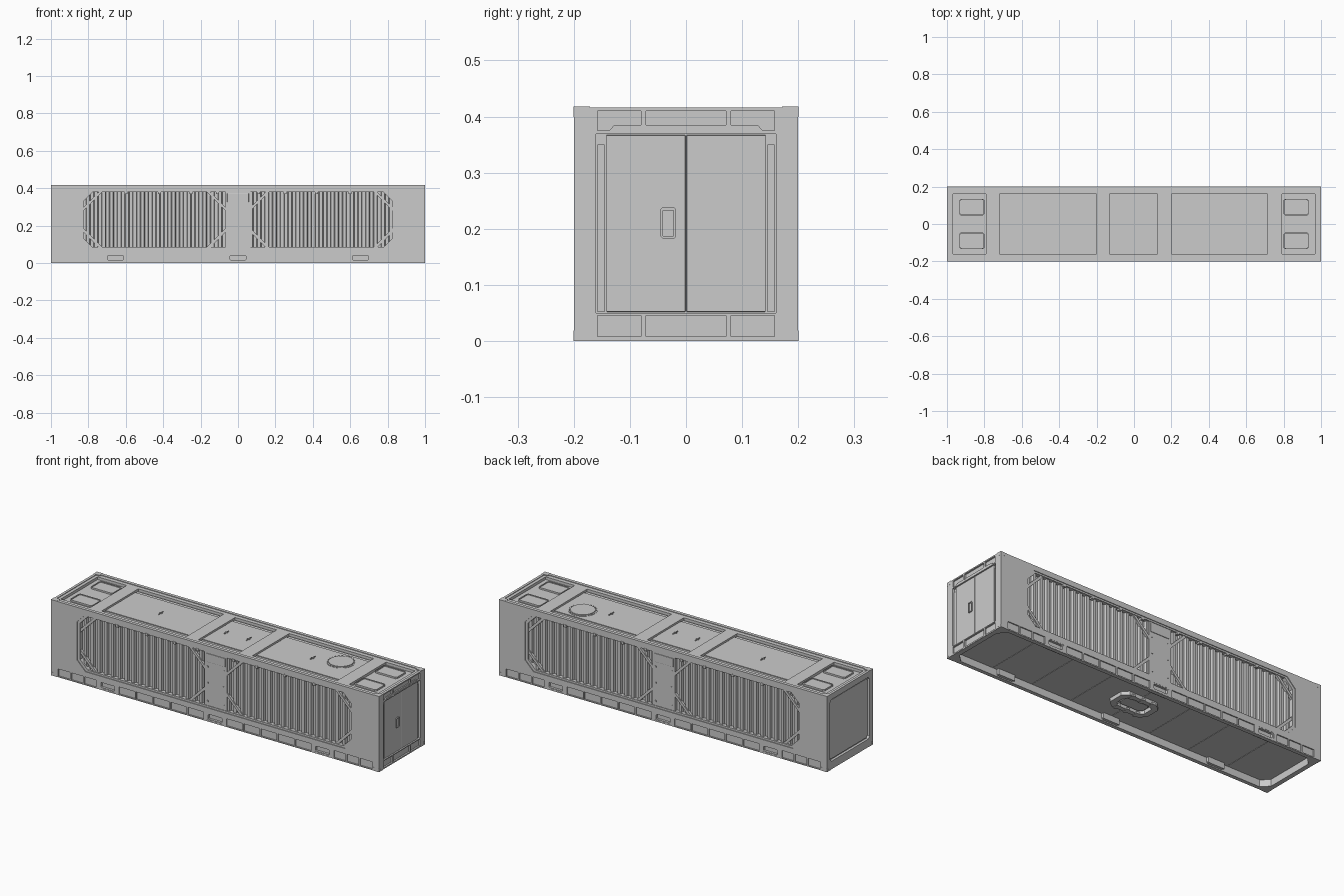
import bpy, bmesh, math
from mathutils import Vector

if "Cube" in bpy.data.objects:
    bpy.data.objects.remove(bpy.data.objects["Cube"])


def finish(name, bm, bevel=0):
    bmesh.ops.remove_doubles(bm, verts=bm.verts, dist=1e-6)
    bmesh.ops.recalc_face_normals(bm, faces=bm.faces)
    for f in bm.faces:
        f.smooth = False
    me = bpy.data.meshes.new(name)
    bm.to_mesh(me)
    bm.free()
    ob = bpy.data.objects.new(name, me)
    bpy.context.collection.objects.link(ob)
    if bevel:
        m = ob.modifiers.new("bevel", 'BEVEL')
        m.width, m.segments = bevel, 2
    return ob


def box(name, x, y, z, bevel=0):
    """Box from pairs of limits, in any order."""
    bm = bmesh.new()
    bmesh.ops.create_cube(bm, size=1)
    for v in bm.verts:
        v.co = Vector([sum(r) / 2 + c * abs(r[1] - r[0]) for r, c in zip((x, y, z), v.co)])
    return finish(name, bm, bevel)


def plate(name, outlines, axis, lo, hi):
    """Flat plate: first outline is the edge, the others are holes."""
    cu = bpy.data.curves.new(name + "_curve", 'CURVE')
    cu.dimensions, cu.fill_mode, cu.extrude = '2D', 'BOTH', abs(hi - lo) / 2
    for pts in outlines:
        sp = cu.splines.new('POLY')
        sp.points.add(len(pts) - 1)
        for p, (u, v) in zip(sp.points, pts):
            p.co = (u, v, 0, 1)
        sp.use_cyclic_u = True
    tmp = bpy.data.objects.new(name + "_tmp", cu)
    me = bpy.data.meshes.new_from_object(tmp)
    bm = bmesh.new()
    bm.from_mesh(me)
    bpy.data.objects.remove(tmp)
    bpy.data.meshes.remove(me)
    mid = (lo + hi) / 2
    for v in bm.verts:
        a, b, c = v.co
        v.co = {'x': (mid + c, a, b), 'y': (a, mid + c, b), 'z': (a, b, mid + c)}[axis]
    return finish(name, bm)


def rect(u0, u1, v0, v1, c=0):
    """Rectangle outline, with cut corners when c > 0."""
    if not c:
        return [(u0, v0), (u1, v0), (u1, v1), (u0, v1)]
    return [(u0 + c, v0), (u1 - c, v0), (u1, v0 + c), (u1, v1 - c),
            (u1 - c, v1), (u0 + c, v1), (u0, v1 - c), (u0, v0 + c)]


# Inner core
box("core", (-.985, .985), (-.172, .172), (.045, .398))

# Long sides
window = rect(-.84, .84, .075, .388, .05)
pockets = [rect(a, b, .008, .046, .006) for a, b in ((-.705, -.605), (-.05, .05), (.605, .705))]
slots = []
for a, b, n in ((-.96, -.72, 3), (-.59, -.065, 5), (.065, .59, 5), (.72, .96, 3)):
    w = (b - a) / n
    slots += [rect(a + i * w + .004, a + (i + 1) * w - .004, .006, .046) for i in range(n)]

for s, side in ((-1, "front"), (1, "back")):
    plate(side + "_side_wall", [rect(-.999, .999, .001, .4165), window] + pockets + slots,
          'y', s * .182, s * .2)
    plate(side + "_rail_web", [rect(-.97, .97, .003, .055)] + pockets, 'y', s * .182, s * .194)
    for p, hole in enumerate(pockets):
        x0, x1 = hole[7][0], hole[2][0]
        plate(f"{side}_fork_pocket_{p}", [hole, rect(x0 + .008, x1 - .008, .014, .041, .004)],
              'y', s * .17, s * .199)
        box(f"{side}_fork_pocket_back_{p}", (x0, x1), (s * .166, s * .172), (.008, .046))
    plate(side + "_window_rim", [window, rect(-.825, .825, .085, .379, .047)],
          'y', s * .172, s * .196)

    # Corrugated sheet as an extruded wavy profile
    prof, n, x0 = [(-.83, s * .168)], 40, -.83
    w = 1.66 / n
    for i in range(n):
        x = x0 + i * w
        prof += [(x, s * .174), (x + .4 * w, s * .174), (x + .5 * w, s * .187),
                 (x + .9 * w, s * .187)]
    prof += [(.83, s * .174), (.83, s * .168)]
    plate(side + "_corrugated_sheet", [prof], 'z', .076, .387)

    # Centre panel with cover plate and bolts
    box(side + "_centre_panel", (-.068, .068), (s * .178, s * .193), (.08, .384))
    box(side + "_centre_plate", (-.058, .058), (s * .188, s * .196), (.325, .372), .002)
    for x in (-.05, .05):
        for z in (.11, .21, .3):
            box(side + "_panel_bolt", (x - .004, x + .004), (s * .188, s * .196),
                (z - .004, z + .004))
    # Diagonal corner straps and top brackets
    for m in (-1, 1):
        for cx, sx in ((.825, 1), (.068, -1)):
            for cz, sz in ((.38, 1), (.084, -1)):
                plate(side + "_corner_strap",
                      [[(m * (cx - sx * .08), cz), (m * (cx - sx * .1), cz),
                        (m * cx, cz - sz * .1), (m * cx, cz - sz * .08)]], 'y', s * .18, s * .193)
        for x in (.11, .25, .42, .6):
            box(side + "_top_bracket", (m * x - .008, m * x + .008), (s * .18, s * .198),
                (.37, .384))

# Door end (right)
headers = [rect(a, b, z0, z1) for a, b in ((-.158, -.08), (-.071, .071), (.08, .158))
           for z0, z1 in ((.008, .045), (.375, .41))]
plate("door_frame", [rect(-.199, .199, .001, .4165), rect(-.16, .16, .05, .369)] + headers,
      'x', .985, .999)
for n, z in (("lower", (.004, .048)), ("upper", (.371, .412))):
    box(n + "_door_beam", (.98, .99), (-.17, .17), z)
plate("door_hood", [[(-.14, .371), (.14, .371), (.128, .385), (-.128, .385)]], 'x', .985, .997)
for s, n in ((-1, "left"), (1, "right")):
    box(n + "_door", (.98, .994), (s * .001, s * .142), (.052, .367), .0012)
    box(n + "_door_jamb", (.98, .99), (s * .145, s * .158), (.052, .35))
plate("handle_frame", [rect(-.045, -.018, .183, .238, .003), rect(-.041, -.022, .187, .233)],
      'x', .99, .999)

# Closed end (left)
plate("closed_end_frame", [rect(-.199, .199, .001, .4165), rect(-.172, .172, .045, .385, .012)],
      'x', -.999, -.985)
plate("closed_end_panel", [rect(-.164, .164, .053, .377, .01)], 'x', -.991, -.98)

# Roof with recessed bays, set slightly below the edge lip
bays = [(-.72, -.2), (-.13, .125), (.2, .715)]
roof_holes = [rect(a, b, -.16, .16) for a, b in bays + [(-.968, -.79), (.79, .968)]]
plate("roof_frame", [rect(-.99, .99, -.19, .19)] + roof_holes, 'z', .396, .413)
for i, (a, b) in enumerate(bays):
    box(f"roof_panel_{i}", (a + .004, b - .004), (-.13, .13), (.39, .406))
    for s in (-1, 1):
        box(f"roof_gutter_{i}", (a + .004, b - .004), (s * .131, s * .152), (.39, .402))
for x in (-.47, -.07, .065, .455):
    box("roof_lug", (x - .002, x + .002), (-.02, .02), (.4, .411))
    box("roof_lug_pin", (x - .008, x + .008), (-.002, .002), (.4, .41))
for sx in (-1, 1):
    box("hatch_bay_floor", (sx * .796, sx * .962), (-.154, .154), (.39, .401))
    for sy in (-1, 1):
        x0, x1 = sorted((sx * .799, sx * .934))
        y0, y1 = sorted((sy * .046, sy * .134))
        plate("hatch_rim", [rect(x0, x1, y0, y1, .008),
                            rect(x0 + .005, x1 - .005, y0 + .005, y1 - .005, .006)], 'z', .39, .41)
        plate("hatch_lid", [rect(x0 + .007, x1 - .007, y0 + .007, y1 - .007, .006)], 'z', .39, .407)


def circle(r, n=32):
    return [(.597 + r * math.cos(math.tau * i / n), .045 + r * math.sin(math.tau * i / n))
            for i in range(n)]


# Round roof cover with bolts
plate("round_cover_flange", [circle(.073)], 'z', .4, .4075)
plate("round_cover_lid", [circle(.063)], 'z', .404, .411)
for x, y in circle(.068, 24):
    box("cover_bolt", (x - .002, x + .002), (y - .002, y + .002), (.404, .41))

# Underside: skirt rim, raised floor panels and central fitting
plate("base_rim", [rect(-.998, .998, -.199, .199), rect(-.972, .972, -.178, .178, .04)], 'z', 0, .006)
plate("base_skirt", [rect(-.985, .985, -.186, .186), rect(-.975, .975, -.181, .181, .038)],
      'z', .005, .05)
for i in range(8):
    x = -.976 + i * .244
    box(f"floor_panel_{i}", (x + .001, x + .243), (-.18, .18), (.04, .046))
plate("base_fitting_rim", [rect(-.115, .115, -.07, .07, .03), rect(-.085, .085, -.045, .045, .02)],
      'z', .02, .042)
plate("base_fitting_plate", [rect(-.07, .07, -.033, .033, .012)], 'z', .028, .042)
for s in (-1, 1):
    for x in (-.06, 0, .06):
        box("base_fitting_clip", (x - .01, x + .01), (s * .04, s * .076), (.018, .03))

# Corner castings, the lower ones with a raised lip
for sx in (-1, 1):
    for sy in (-1, 1):
        box("upper_corner_casting", (sx * .964, sx), (sy * .171, sy * .2005), (.399, .4175))
        box("lower_corner_casting", (sx * .964, sx * .9995), (sy * .171, sy * .2005), (0, .019))
        box("lower_corner_lip", (sx * .968, sx), (sy * .174, sy * .2), (.007, .011))
